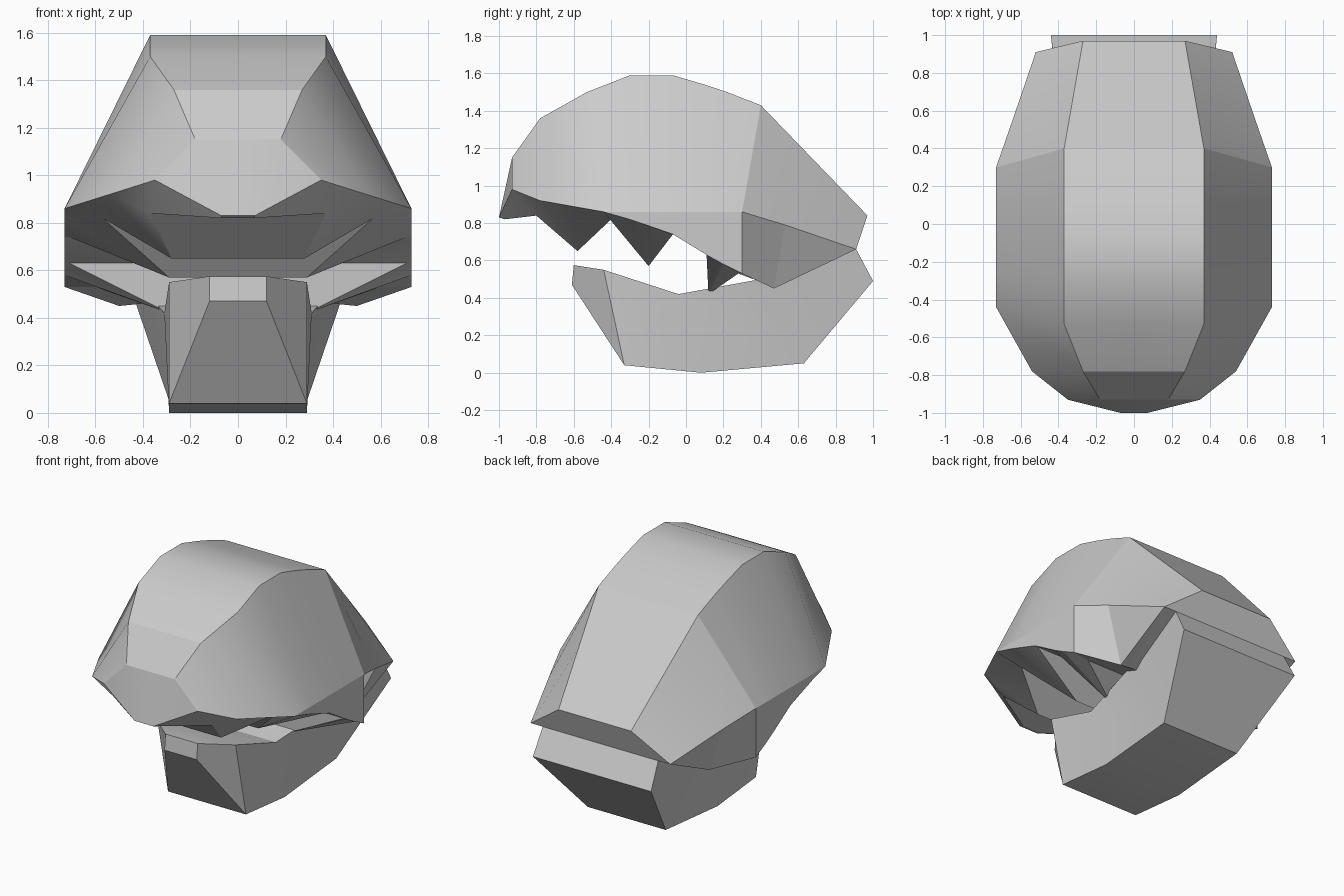
import bpy, bmesh
from math import radians

if "Cube" in bpy.data.objects:
    bpy.data.objects.remove(bpy.data.objects["Cube"])


def loft_half(name, chains):
    """Skin side-by-side chains of points (right half), cap the ends, mirror in x."""
    first = [(0, y, z) for x, y, z in chains[0]]
    last = [(0, y, z) for x, y, z in chains[-1]]
    chains = [first] + chains + [last]
    bm = bmesh.new()
    grid = [[bm.verts.new(p) for p in c] for c in chains]
    for a, b in zip(grid, grid[1:]):
        for i in range(len(a) - 1):
            bm.faces.new((a[i], a[i + 1], b[i + 1], b[i]))
    bm.faces.new([c[0] for c in grid])
    bm.faces.new([c[-1] for c in grid])
    bmesh.ops.remove_doubles(bm, verts=bm.verts, dist=0.001)
    # drop the inner walls' need: mirror and weld on the centre plane
    geom = bm.verts[:] + bm.edges[:] + bm.faces[:]
    bmesh.ops.mirror(bm, geom=geom, axis='X', merge_dist=0.001)
    bmesh.ops.remove_doubles(bm, verts=bm.verts, dist=0.001)
    bmesh.ops.recalc_face_normals(bm, faces=bm.faces)
    me = bpy.data.meshes.new(name)
    bm.to_mesh(me)
    bm.free()
    ob = bpy.data.objects.new(name, me)
    bpy.context.collection.objects.link(ob)
    bpy.ops.object.select_all(action='DESELECT')
    ob.select_set(True)
    bpy.context.view_layer.objects.active = ob
    bpy.ops.object.shade_smooth_by_angle(angle=radians(22))
    return ob


# Upper head: crown strip edge, widest line, lower rim, ridged mouth roof
crown = [(.07, -1, .83), (.18, -.93, 1.15), (.27, -.78, 1.36), (.37, -.53, 1.5),
         (.37, -.3, 1.59), (.37, -.07, 1.59), (.37, .1, 1.54), (.37, .22, 1.5),
         (.37, .4, 1.43), (.32, .685, 1.135), (.27, .97, .84)]
widest = [(.07, -1, .83), (.35, -.93, .98), (.54, -.78, .92), (.73, -.44, .86),
          (.73, -.26, .86), (.73, -.05, .86), (.73, .11, .86), (.73, .2, .86),
          (.73, .3, .86), (.65, .53, .79), (.52, .91, .66)]
rim = widest[:4] + [(.73, -.3, .82), (.73, -.07, .74), (.73, .11, .63),
                    (.73, .2, .58), (.73, .3, .53), (.5, .47, .45), (.52, .91, .66)]
roof = [(.07, -.97, .82), (.37, -.8, .84), (.28, -.58, .65), (.57, -.4, .82),
        (.29, -.2, .57), (.71, -.07, .74), (.71, .11, .63), (.29, .12, .42),
        (.6, .28, .53), (.4, .47, .46), (.52, .91, .66)]
loft_half("upper_head", [crown, widest, rim, roof])

# Lower jaw: top edge and bottom edge
jaw_top = [(.12, -.6, .575), (.29, -.44, .55), (.31, -.04, .42),
           (.38, .4, .5), (.43, .91, .66)]
jaw_low = [(.12, -.61, .47), (.29, -.33, .04), (.29, .08, 0),
           (.29, .63, .05), (.44, 1, .49)]
loft_half("lower_jaw", [jaw_top, jaw_low])
